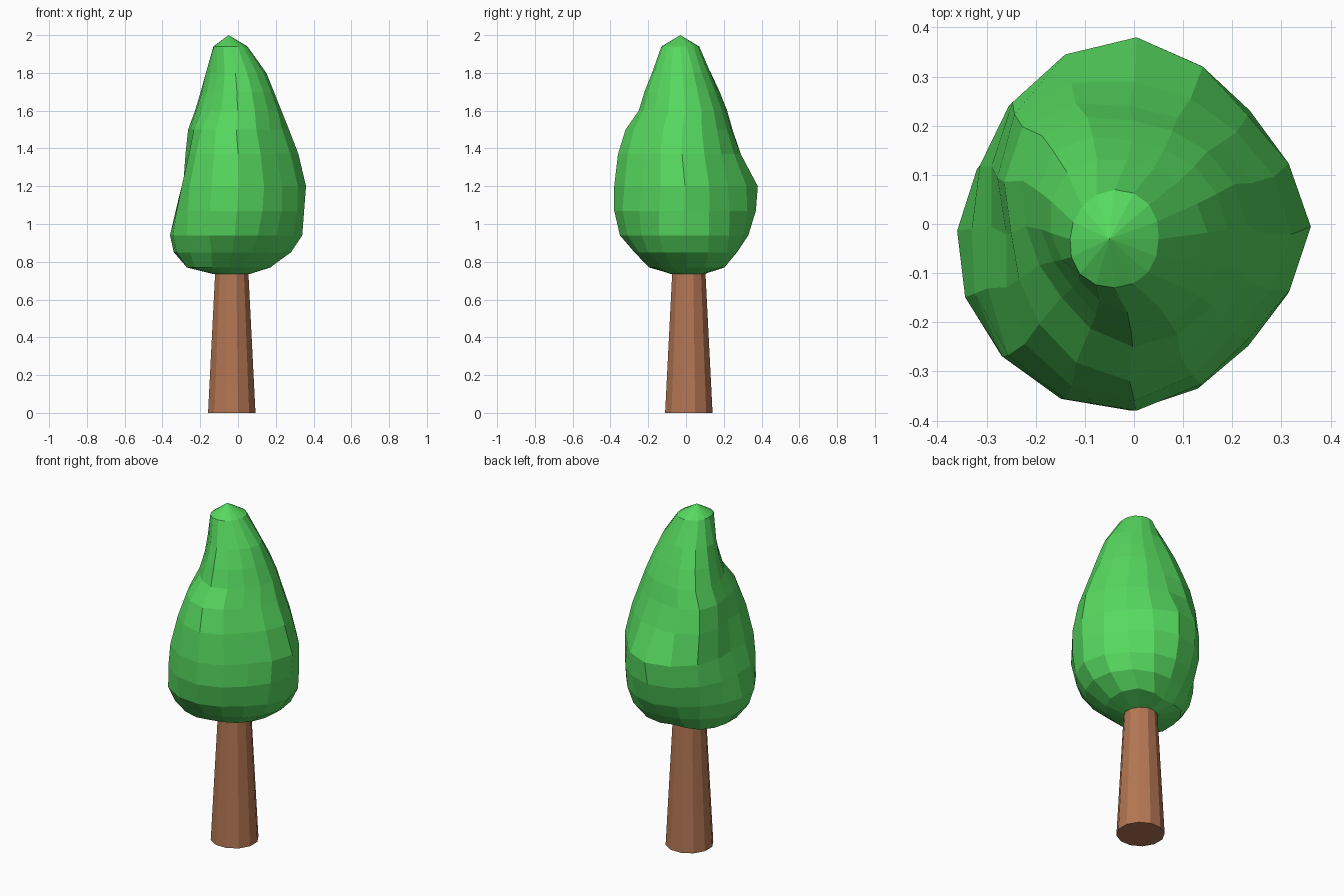
import bpy, bmesh, math
from mathutils import Vector

cube = bpy.data.objects.get("Cube")
if cube:
    bpy.data.objects.remove(cube, do_unlink=True)


def make_material(name, colour):
    mat = bpy.data.materials.new(name)
    mat.use_nodes = True
    mat.diffuse_color = (*colour, 1)
    mat.node_tree.nodes["Principled BSDF"].inputs["Base Color"].default_value = (*colour, 1)
    return mat


def make_object(name, bm, material):
    bmesh.ops.recalc_face_normals(bm, faces=bm.faces)
    mesh = bpy.data.meshes.new(name)
    bm.to_mesh(mesh)
    bm.free()
    mesh.materials.append(material)
    obj = bpy.data.objects.new(name, mesh)
    bpy.context.collection.objects.link(obj)
    return obj


def loft(bm, rings):
    """Join closed rings of points with quads and return the vertex rings."""
    loops = [[bm.verts.new(point) for point in ring] for ring in rings]
    for lower, upper in zip(loops, loops[1:]):
        for i in range(len(lower)):
            j = (i + 1) % len(lower)
            bm.faces.new((lower[i], lower[j], upper[j], upper[i]))
    return loops


def direction(index, count):
    angle = math.tau * index / count
    return Vector((math.cos(angle), math.sin(angle), 0))


def crown_ring(height, extents):
    """Sixteen points around the crown from its reach in eight directions."""
    count = len(extents)
    centre = sum((direction(i, count) * e for i, e in enumerate(extents)), Vector()) * 2 / count
    radii = [e - centre.dot(direction(i, count)) for i, e in enumerate(extents)]
    points = []
    for i, radius in enumerate(radii):
        after = radii[(i + 1) % count]
        outer = radii[i - 1] + radii[(i + 2) % count]
        between = (9 * (radius + after) - outer) / 16
        for step, r in enumerate((radius, between)):
            point = (centre + direction(2 * i + step, 2 * count) * r) / 100
            points.append(point + Vector((0, 0, height)))
    return points


bark = make_material("bark_brown", (0.456, 0.181, 0.087))
leaf = make_material("leaf_green", (0.093, 0.694, 0.114))

# Tapered trunk, closed at both ends
SIDES = 12
bm = bmesh.new()
trunk_rings = [
    [Vector((-0.033, 0.015, z)) + direction(i + 0.5, SIDES) * r for i in range(SIDES)]
    for z, r in ((0, 0.13), (0.8, 0.088))
]
for loop in loft(bm, trunk_rings):
    bm.faces.new(loop)
make_object("trunk", bm, bark)

# Crown: height, then reach in hundredths, turning from +x towards +y
CROWN = (
    (0.735, (6, 8, 10, 14, 13, 11, 8, 7)),
    (0.77, (17, 22, 18, 25, 27, 28, 18, 15)),
    (0.85, (28, 29, 27, 29, 34, 34, 27, 26)),
    (0.94, (34, 32, 33, 32, 36, 38, 35, 31)),
    (1.07, (35, 33, 37, 35, 33, 38, 38, 34)),
    (1.2, (36, 32, 38, 35, 29, 37, 38, 33)),
    (1.37, (32, 28, 29, 33, 26, 33, 36, 30)),
    (1.5, (27, 24, 24, 30, 25, 28, 32, 26)),
    (1.6, (23, 21, 21, 26, 22, 21, 25, 23)),
    (1.7, (19, 17, 17, 22, 19, 18, 22, 20)),
    (1.8, (15, 12, 13, 17, 17, 16, 18, 16)),
    (1.94, (5, 5, 7, 10, 13, 15, 13, 9)),
)
bm = bmesh.new()
loops = loft(bm, [crown_ring(z, extents) for z, extents in CROWN])
bm.faces.new(loops[0])

# Pointed tip of the crown
tip = bm.verts.new((-0.05, -0.03, 2))
top = loops[-1]
for i in range(len(top)):
    bm.faces.new((top[i - 1], top[i], tip))
make_object("leaf_crown", bm, leaf)
